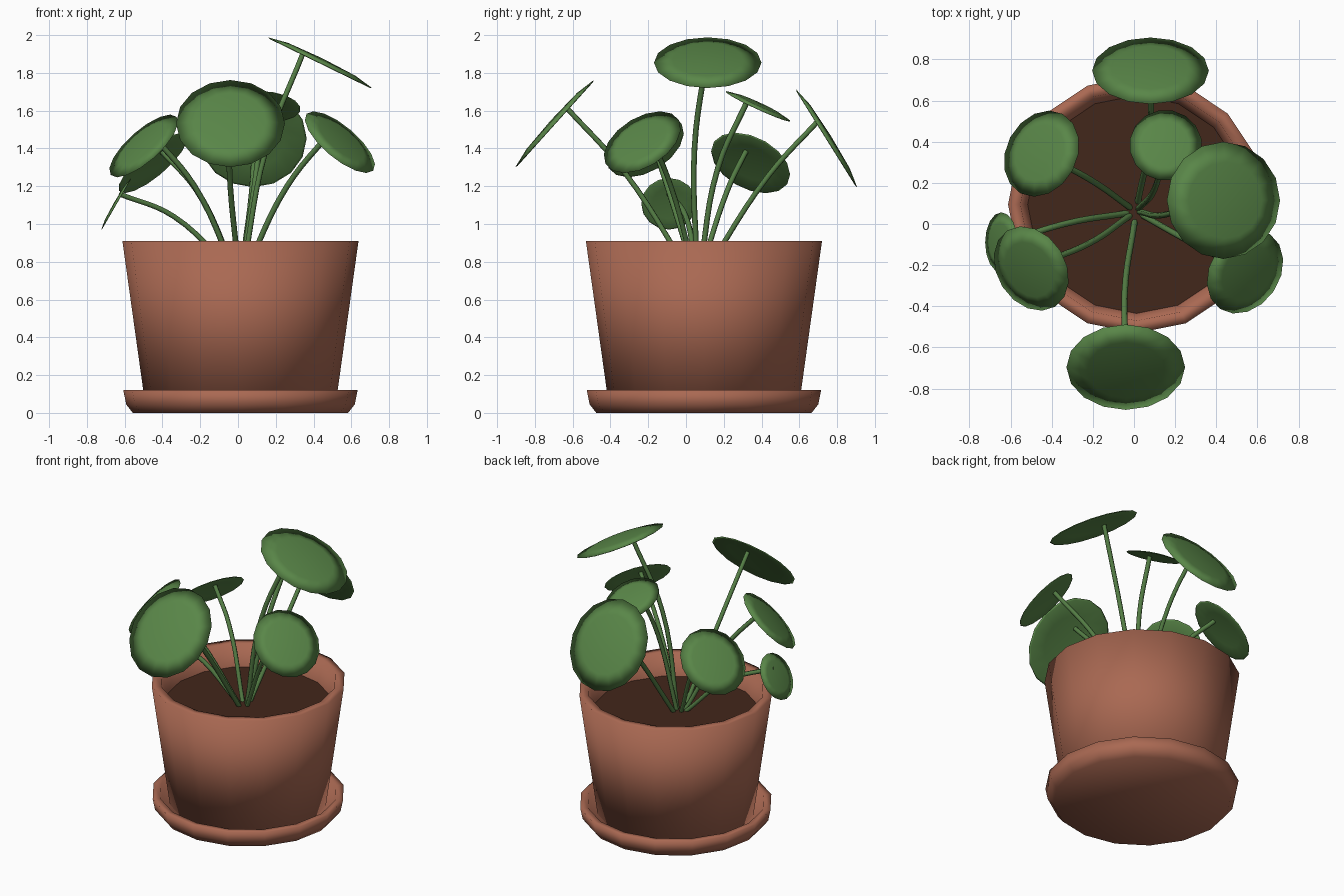
import bpy, bmesh
from math import cos, sin, tau, radians
from mathutils import Vector, Matrix

if "Cube" in bpy.data.objects:
    bpy.data.objects.remove(bpy.data.objects["Cube"])

SIDES = 16
HUB = Vector((0.01, 0.06, 0.75))  # where the stems leave the soil


def material(name, rgb):
    m = bpy.data.materials.new(name)
    m.diffuse_color = (*rgb, 1)
    m.use_nodes = True
    m.node_tree.nodes["Principled BSDF"].inputs["Base Color"].default_value = m.diffuse_color
    return m


CLAY = material("terracotta", (0.40, 0.14, 0.085))
SOIL = material("soil", (0.055, 0.02, 0.011))
GREEN = material("leaf_green", (0.10, 0.24, 0.065))
STEM = material("stem_green", (0.09, 0.21, 0.06))


def lathe(name, profile, mat, matrix):
    """Turn a list of (radius, height) points around z; radius 0 makes a pole."""
    bm = bmesh.new()
    rings = []
    for r, z in profile:
        if r == 0:
            rings.append([bm.verts.new((0, 0, z))] * SIDES)
        else:
            rings.append([bm.verts.new((r * cos(tau * i / SIDES), r * sin(tau * i / SIDES), z))
                          for i in range(SIDES)])
    for a, b in zip(rings, rings[1:]):
        for i in range(SIDES):
            j = (i + 1) % SIDES
            bm.faces.new(list(dict.fromkeys((a[i], a[j], b[j], b[i]))))
    bmesh.ops.recalc_face_normals(bm, faces=bm.faces)
    for f in bm.faces:
        f.smooth = True
    me = bpy.data.meshes.new(name)
    bm.to_mesh(me)
    bm.free()
    me.materials.append(mat)
    ob = bpy.data.objects.new(name, me)
    ob.matrix_world = matrix
    bpy.context.collection.objects.link(ob)


def stem(name, points):
    """Thin tube through a few points."""
    cu = bpy.data.curves.new(name, 'CURVE')
    cu.dimensions = '3D'
    cu.bevel_depth = 0.015
    cu.bevel_resolution = 1
    cu.resolution_u = 6
    cu.use_fill_caps = True
    sp = cu.splines.new('BEZIER')
    sp.bezier_points.add(len(points) - 1)
    for bp, p in zip(sp.bezier_points, points):
        bp.co = p
        bp.handle_left_type = bp.handle_right_type = 'AUTO'
    cu.materials.append(STEM)
    bpy.context.collection.objects.link(bpy.data.objects.new(name, cu))


def leaf(name, centre, tilt, heading, size, bend):
    """Thin domed disc facing along a heading, on a stem that passes through bend."""
    t, h = radians(tilt), radians(heading)
    n = Vector((sin(t) * cos(h), sin(t) * sin(h), cos(t)))
    side = Vector((-sin(h), cos(h), 0))
    uphill = n.cross(side)
    rot = Matrix((side, uphill, n)).transposed().to_4x4()
    m = Matrix.Translation(centre) @ rot @ Matrix.Diagonal((size * 0.93, size, size, 1))
    lathe(name + "_leaf",
          [(0, -0.01), (0.6, -0.02), (0.96, -0.055), (1, -0.04), (0.65, 0.025), (0, 0.045)], GREEN, m)
    bend = Vector(bend)
    spread = (bend - HUB) * 0.12
    root = HUB + Vector((spread.x, spread.y, 0))
    stem(name + "_stem", [root, bend, Vector(centre) + uphill * size * 0.34 + n * 0.004])


# Saucer, pot and soil
at_pot = Matrix.Translation((0.013, 0.095, 0))
lathe("saucer", [(0, 0), (0.57, 0), (0.605, 0.045), (0.62, 0.12), (0.57, 0.12), (0.55, 0.07), (0, 0.07)],
      CLAY, at_pot)
lathe("pot", [(0, 0.072), (0.508, 0.072), (0.625, 0.91), (0.565, 0.91), (0.525, 0.74)], CLAY, at_pot)
lathe("soil", [(0.53, 0.76), (0, 0.76)], SOIL, at_pot)

# Leaves: centre, tilt from level, heading, half length, bend of the stem
leaf("front", (-0.04, -0.705, 1.54), 48, -90, 0.31, (-0.045, -0.33, 1.28))
leaf("back", (0.08, 0.755, 1.46), 58, 90, 0.305, (0.08, 0.44, 1.26))
leaf("top", (0.44, 0.115, 1.865), 26, 0, 0.306, (0.15, 0.045, 1.4))
leaf("right", (0.545, -0.235, 1.44), 44, -34, 0.235, (0.26, -0.08, 1.2))
leaf("left_front", (-0.505, -0.22, 1.42), 45, -148, 0.235, (-0.23, -0.1, 1.2))
leaf("left_back", (-0.455, 0.345, 1.33), 43, 152, 0.235, (-0.22, 0.22, 1.18))
leaf("low", (-0.65, -0.09, 1.11), 60, 180, 0.158, (-0.34, 0.0, 1.04))
leaf("small", (0.155, 0.385, 1.63), 25, 79, 0.19, (0.10, 0.17, 1.3))
